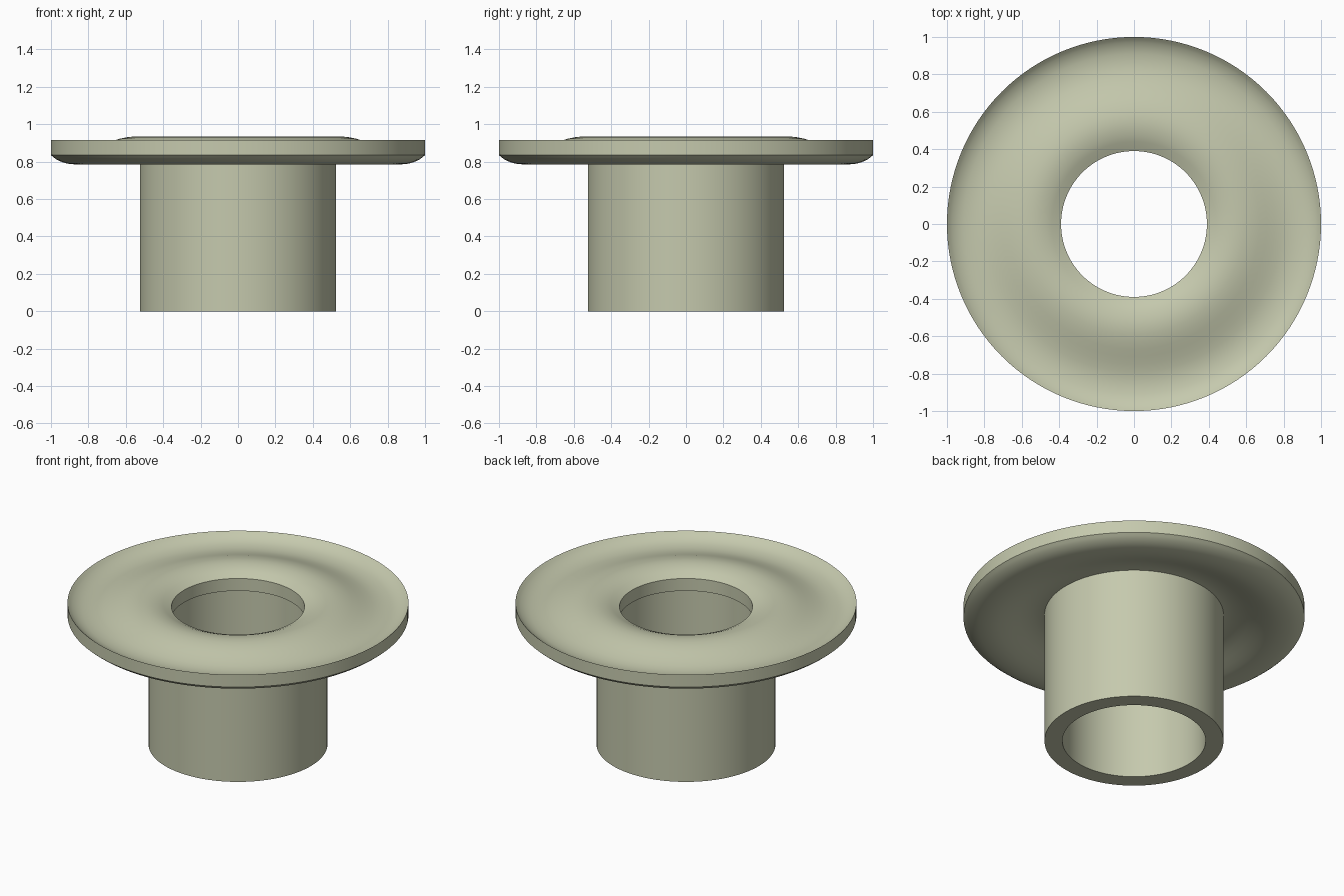
import bpy, bmesh, math

cube = bpy.data.objects.get("Cube")
if cube:
    bpy.data.objects.remove(cube, do_unlink=True)

# One flat pale olive colour for everything
COLOUR = (0.56, 0.585, 0.42, 1.0)
olive = bpy.data.materials.new("pale_olive")
olive.use_nodes = True
olive.diffuse_color = COLOUR
bsdf = olive.node_tree.nodes["Principled BSDF"]
bsdf.inputs["Base Color"].default_value = COLOUR
bsdf.inputs["Roughness"].default_value = 0.6

SEGMENTS = 128


def lathe(name, profile):
    """Turn a closed (radius, z) outline around the z axis."""
    bm = bmesh.new()
    rings = []
    for i in range(SEGMENTS):
        a = 2 * math.pi * i / SEGMENTS
        rings.append([bm.verts.new((r * math.cos(a), r * math.sin(a), z))
                      for r, z in profile])
    n = len(profile)
    for i in range(SEGMENTS):
        a, b = rings[i], rings[(i + 1) % SEGMENTS]
        for j in range(n):
            k = (j + 1) % n
            bm.faces.new((a[j], b[j], b[k], a[k]))
    bmesh.ops.recalc_face_normals(bm, faces=bm.faces)
    mesh = bpy.data.meshes.new(name)
    bm.to_mesh(mesh)
    bm.free()
    mesh.materials.append(olive)
    obj = bpy.data.objects.new(name, mesh)
    bpy.context.collection.objects.link(obj)
    bpy.ops.object.select_all(action='DESELECT')
    obj.select_set(True)
    bpy.context.view_layer.objects.active = obj
    bpy.ops.object.shade_smooth_by_angle(angle=math.radians(30))
    return obj


# Rippled flange: raised ring near the hole, trough near the rim, even thickness
THICKNESS = 0.08
wave = [(0.39, 0.89), (0.41, 0.899), (0.44, 0.913), (0.47, 0.924),
        (0.51, 0.932), (0.55, 0.935), (0.59, 0.931), (0.63, 0.923),
        (0.67, 0.911), (0.71, 0.897), (0.75, 0.884), (0.79, 0.873),
        (0.83, 0.866), (0.87, 0.865), (0.91, 0.869), (0.94, 0.877),
        (0.97, 0.891), (0.985, 0.902), (1.0, 0.915)]
underside = [(r, z - THICKNESS) for r, z in reversed(wave)]
lathe("flange", wave + underside)

# Hollow sleeve, its top end seated inside the flange
OUTER, INNER, TOP = 0.525, 0.42, 0.86
lathe("sleeve", [(INNER, 0), (OUTER, 0), (OUTER, TOP), (INNER, TOP)])
